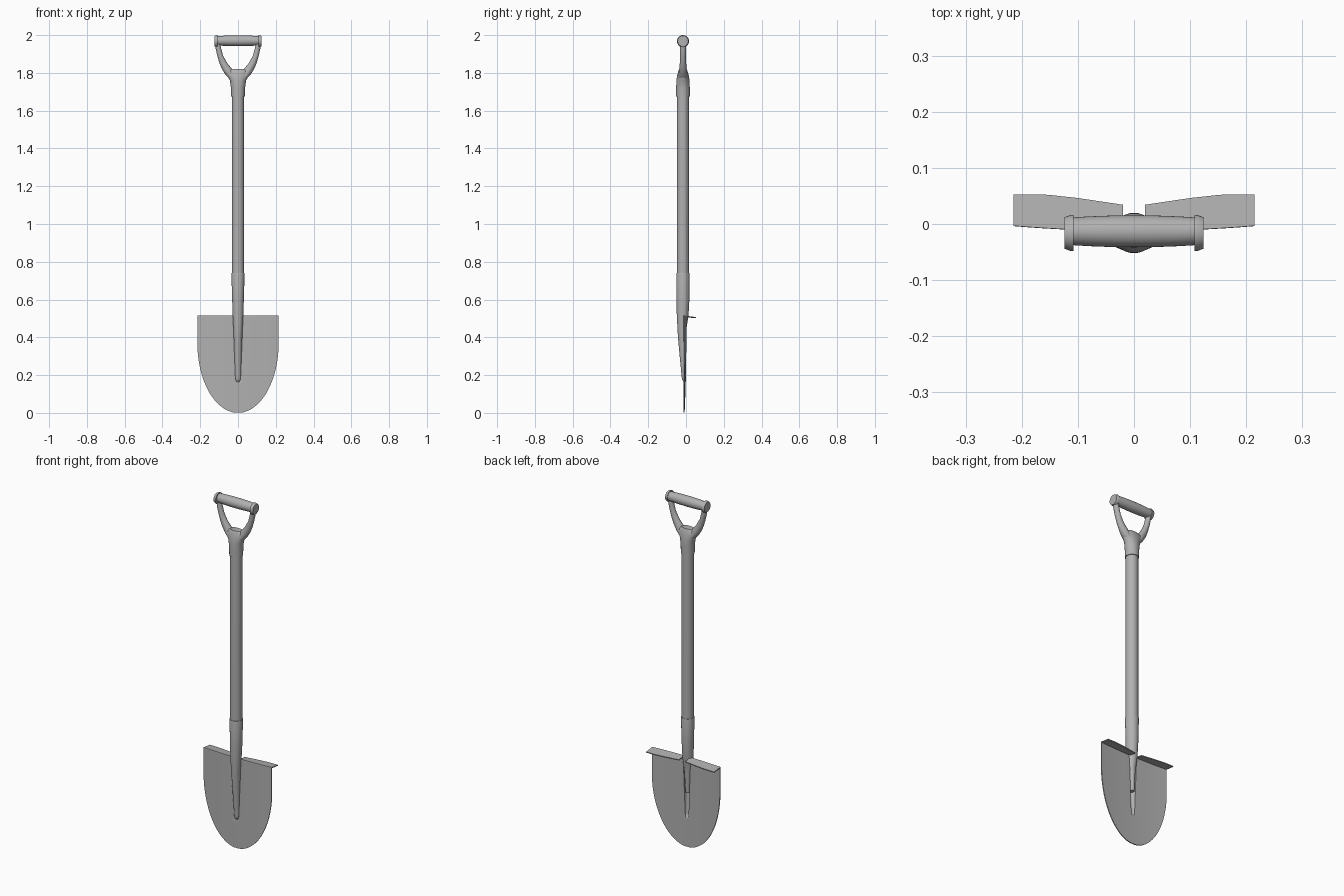
import bpy, bmesh, math

if "Cube" in bpy.data.objects:
    bpy.data.objects.remove(bpy.data.objects["Cube"])

CY = -0.016   # shaft axis in y
GREY = bpy.data.materials.new("dark_grey")
GREY.diffuse_color = (0.44, 0.44, 0.44, 1)
GREY.use_nodes = True
GREY.node_tree.nodes["Principled BSDF"].inputs["Base Color"].default_value = GREY.diffuse_color


def lerp(table, v):
    """Piecewise linear lookup in ((key, value), ...)."""
    if v <= table[0][0]:
        return table[0][1]
    for (a, p), (b, q) in zip(table, table[1:]):
        if v <= b:
            return p + (q - p) * (v - a) / (b - a)
    return table[-1][1]


def finish(name, bm, thickness=0, angle=30):
    bmesh.ops.recalc_face_normals(bm, faces=bm.faces)
    me = bpy.data.meshes.new(name)
    bm.to_mesh(me)
    bm.free()
    me.materials.append(GREY)
    ob = bpy.data.objects.new(name, me)
    bpy.context.collection.objects.link(ob)
    bpy.ops.object.select_all(action='DESELECT')
    ob.select_set(True)
    bpy.context.view_layer.objects.active = ob
    if thickness:
        mod = ob.modifiers.new("thickness", 'SOLIDIFY')
        mod.thickness = thickness
        mod.offset = 0
        bpy.ops.object.modifier_apply(modifier=mod.name)
    bpy.ops.object.shade_smooth_by_angle(angle=math.radians(angle))
    return ob


def skin(bm, rows, closed=False):
    n = len(rows[0])
    for a, b in zip(rows, rows[1:]):
        for i in range(n if closed else n - 1):
            j = (i + 1) % n
            bm.faces.new((a[i], a[j], b[j], b[i]))


def loft(name, rings, axis='Z', n=32):
    """Rings are (position on axis, centre u, centre v, radius u, radius v)."""
    bm = bmesh.new()
    rows = []
    for p, cu, cv, ru, rv in rings:
        row = []
        for i in range(n):
            a = math.tau * i / n
            u, v = cu + ru * math.cos(a), cv + rv * math.sin(a)
            row.append(bm.verts.new((u, v, p) if axis == 'Z' else (p, u, v)))
        rows.append(row)
    skin(bm, rows, True)
    bm.faces.new(rows[0])
    bm.faces.new(rows[-1])
    return finish(name, bm)


def dish(x):
    return -0.010 + 0.009 * (x / 0.215) ** 2


# Blade with the hollow ridge pressed forward along its middle
W, R, TOP = 0.215, 0.37, 0.511
RIDGE_W = ((0.165, 0.007), (0.18, 0.012), (0.3, 0.017), (0.51, 0.0255))
RIDGE_D = ((0.165, 0), (0.178, 0.009), (0.3, 0.021), (0.4, 0.030), (0.51, 0.036))
zs = [R * (1 - math.cos(math.radians(a))) for a in range(4, 91, 4)]
zs = sorted(zs + [0.165, 0.171, 0.178] + [0.40, 0.44, 0.48, TOP])
zs[0] = 0.001
bm = bmesh.new()
rows = []
for z in zs:
    w = W * math.sqrt(1 - max(0, 1 - z / R) ** 2)
    g = min(lerp(RIDGE_W, z), w * 0.35)
    d = lerp(RIDGE_D, z)
    side = [(g + (w - g) * k / 8) for k in range(8, 0, -1)]
    pts = [(-x, dish(x)) for x in side]
    for k in range(13):
        a = math.pi * k / 12
        x = -g * math.cos(a)
        pts.append((x, dish(x) - d * math.sin(a)))
    pts += [(x, dish(x)) for x in reversed(side)]
    rows.append([bm.verts.new((x, y, z)) for x, y in pts])
skin(bm, rows)
finish("blade", bm, 0.005)

# Foot treads folded back from the top of the blade
for s, label in ((-1, "left"), (1, "right")):
    bm = bmesh.new()
    rows = []
    for k in range(13):
        x = 0.02 + (W - 0.02) * k / 12
        back = lerp(((0.02, 0.034), (0.1, 0.046), (0.16, 0.0525), (0.22, 0.0525)), x)
        front = dish(x) - 0.0025
        rows.append([bm.verts.new((s * x, front + (back - front) * t, TOP + 0.001 - 0.007 * t))
                     for t in (0, 0.5, 1)])
    skin(bm, rows)
    finish("tread_" + label, bm, 0.005)

# Wooden shaft, tapered where it runs into the blade
loft("shaft", [(0.31, 0, -0.015, 0.011, 0.012), (0.43, 0, -0.019, 0.019, 0.020),
               (0.51, 0, -0.017, 0.024, 0.026), (0.60, 0, CY, 0.029, 0.030),
               (0.72, 0, CY, 0.032, 0.032), (1.70, 0, CY, 0.032, 0.032)])

# Metal socket above the blade
loft("socket", [(0.43, 0, -0.022, 0.0225, 0.0215), (0.51, 0, -0.018, 0.0278, 0.0308),
                (0.60, 0, CY, 0.031, 0.034), (0.735, 0, CY, 0.035, 0.0355),
                (0.74, 0, CY, 0.034, 0.0345)])

# Handle yoke: collar and two curved arms
loft("yoke_collar", [(1.675, 0, CY, 0.036, 0.036), (1.72, 0, CY, 0.037, 0.036),
                     (1.76, 0, CY, 0.043, 0.035), (1.79, 0, CY, 0.060, 0.030),
                     (1.81, 0, CY, 0.062, 0.024), (1.82, 0, CY, 0.042, 0.020)])
for s, label in ((-1, "left"), (1, "right")):
    loft("yoke_arm_" + label,
         [(1.765, s * 0.020, CY, 0.022, 0.026), (1.79, s * 0.040, CY, 0.026, 0.024),
          (1.82, s * 0.058, CY, 0.027, 0.020), (1.85, s * 0.077, CY, 0.021, 0.017),
          (1.89, s * 0.094, CY, 0.0155, 0.016), (1.93, s * 0.104, CY, 0.0145, 0.016),
          (1.97, s * 0.110, CY, 0.012, 0.016)], n=20)
    # Flared end caps of the grip
    loft("grip_cap_" + label,
         [(s * 0.108, CY, 1.968, 0.032, 0.032), (s * 0.113, CY, 1.968, 0.032, 0.032),
          (s * 0.124, CY, 1.968, 0.028, 0.028)], 'X')

# Barrel-shaped grip
loft("grip", [(x, CY + 0.003, 1.97, r, r) for x, r in
              ((-0.112, 0.0245), (-0.08, 0.0265), (-0.04, 0.028), (0, 0.0285),
               (0.04, 0.028), (0.08, 0.0265), (0.112, 0.0245))], 'X')
